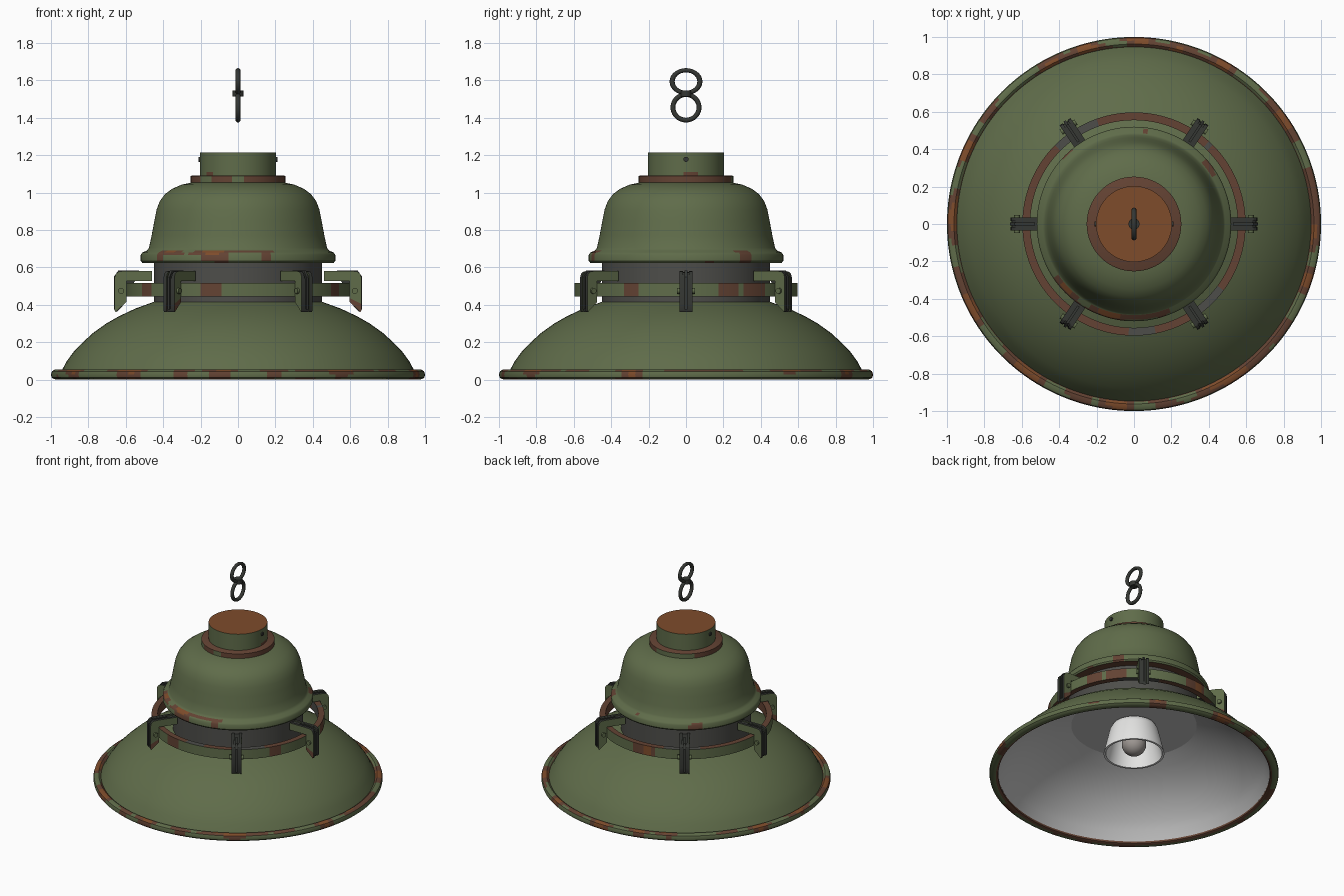
import bpy, bmesh, math
from mathutils import Vector, Matrix, noise

if "Cube" in bpy.data.objects:
    bpy.data.objects.remove(bpy.data.objects["Cube"])

COLORS = {
    "army_green": (0.115, 0.150, 0.068), "brown_rust": (0.125, 0.055, 0.033),
    "orange_rust": (0.21, 0.072, 0.024), "grey_metal": (0.075, 0.075, 0.068),
    "dark_iron": (0.035, 0.038, 0.033), "inner_grey": (0.55, 0.55, 0.55),
    "porcelain_white": (0.80, 0.80, 0.79), "bulb_glass": (0.34, 0.31, 0.29)}
MATS = []
for n, c in COLORS.items():
    m = bpy.data.materials.new(n)
    m.diffuse_color = (*c, 1)
    m.use_nodes = True
    m.node_tree.nodes["Principled BSDF"].inputs["Base Color"].default_value = m.diffuse_color
    MATS.append(m)
GREEN, BROWN, ORANGE, GREY, IRON, INNER, WHITE, GLASS = range(8)


def finish(name, bm, angle=35):
    bmesh.ops.recalc_face_normals(bm, faces=bm.faces[:])
    me = bpy.data.meshes.new(name)
    bm.to_mesh(me)
    bm.free()
    for m in MATS:
        me.materials.append(m)
    ob = bpy.data.objects.new(name, me)
    bpy.context.collection.objects.link(ob)
    bpy.ops.object.select_all(action='DESELECT')
    bpy.context.view_layer.objects.active = ob
    ob.select_set(True)
    bpy.ops.object.shade_smooth_by_angle(angle=math.radians(angle))
    return ob


def patchy(p, base, level, freq=7, seed=0):
    """Rust patches from a noise threshold."""
    v = noise.noise(Vector(p) * freq + Vector((seed, 3.3, 7.7)))
    if v > level:
        return ORANGE if v > level + 0.3 else BROWN
    return base


def lathe(name, prof, rule, segs=96, closed=False):
    """Spin (r, z) points about z; rule(segment, face centre) gives the colour."""
    bm = bmesh.new()
    rings = []
    for r, z in prof:
        if r < 1e-5:
            rings.append([bm.verts.new((0, 0, z))] * segs)
        else:
            rings.append([bm.verts.new((r * math.cos(a), r * math.sin(a), z))
                          for a in (2 * math.pi * i / segs for i in range(segs))])
    n = len(prof)
    for k in range(n if closed else n - 1):
        A, B = rings[k], rings[(k + 1) % n]
        if A[0] is A[1] and B[0] is B[1]:
            continue
        for i in range(segs):
            j = (i + 1) % segs
            f = bm.faces.new(list(dict.fromkeys((A[i], A[j], B[j], B[i]))))
            f.material_index = rule(k, f.calc_center_median())
    return finish(name, bm)


def solid(c):
    return lambda k, p: c


# wide shade: green outside, pale grey inside
outer = [(0.95, 0.035), (0.915, 0.10), (0.878, 0.15), (0.83, 0.20), (0.775, 0.25),
         (0.705, 0.30), (0.635, 0.34), (0.55, 0.38), (0.44, 0.42)]
inner = [(r - 0.012, z - 0.014) for r, z in reversed(outer)]
no = len(outer)
lathe("shade", outer + inner,
      lambda k, p: INNER if k >= no else GREEN, closed=True)
lathe("shade_ceiling", [(0, 0.404), (0.44, 0.404), (0.44, 0.412), (0, 0.412)], solid(INNER))

# rolled rim of the shade
rim = [(0.94, 0.008), (0.955, 0.0), (0.985, 0.003), (0.997, 0.013), (1.0, 0.028),
       (0.995, 0.045), (0.98, 0.054), (0.962, 0.054), (0.95, 0.045), (0.938, 0.03)]
lathe("shade_rim", rim,
      lambda k, p: BROWN if k in (0, 8, 9) else patchy(p, GREEN, -0.12 if k >= 5 else 0.12, 6),
      segs=160, closed=True)

# dark neck between shade and dome
lathe("neck", [(0, 0.412), (0.45, 0.412), (0.45, 0.64), (0, 0.64)], solid(GREY))

# upper dome with its flange
dome = [(0, 0.625), (0.44, 0.625), (0.512, 0.625), (0.52, 0.635), (0.52, 0.668), (0.512, 0.68),
        (0.487, 0.69), (0.476, 0.705), (0.462, 0.77), (0.447, 0.85), (0.435, 0.91),
        (0.418, 0.955), (0.39, 0.993), (0.35, 1.022), (0.30, 1.043), (0.24, 1.056), (0, 1.06)]
lathe("dome", dome,
      lambda k, p: BROWN if k < 2 else patchy(p, GREEN, 0.26, 7) if k < 6 else GREEN, segs=128)

# rusty collar and top cap
lathe("collar", [(0, 1.05), (0.253, 1.05), (0.253, 1.088), (0.246, 1.092), (0, 1.092)],
      lambda k, p: GREEN if k == 1 and noise.noise(p * 5) > 0.22 else BROWN)
lathe("top_cap", [(0, 1.09), (0.203, 1.09), (0.203, 1.11), (0.203, 1.215), (0, 1.215)],
      lambda k, p: ORANGE if k == 3 else patchy(p, GREEN, 0.25, 7, 2) if k == 1 else GREEN)

# clamp band around the neck
lathe("clamp_band", [(0.555, 0.445), (0.597, 0.445), (0.597, 0.518), (0.555, 0.518)],
      lambda k, p: (patchy(p, GREEN, 0.3, 5) if k == 1 else
                    GREY if noise.noise(p * 3) > 0.2 else BROWN), segs=128, closed=True)


def pin(name, loc, axis, r, length, col):
    bm = bmesh.new()
    rot = Vector(axis).to_track_quat('Z', 'Y').to_matrix().to_4x4()
    bmesh.ops.create_cone(bm, cap_ends=True, segments=12, radius1=r, radius2=r,
                          depth=length, matrix=Matrix.Translation(loc) @ rot)
    for f in bm.faces:
        f.material_index = col
    finish(name, bm)


# six clamp brackets, each a stack of plates with a raised rib and a bolt
HOOK = [(0.46, 0.527), (0.597, 0.527), (0.597, 0.415), (0.655, 0.362), (0.66, 0.372),
        (0.66, 0.545), (0.654, 0.565), (0.638, 0.578), (0.61, 0.581), (0.46, 0.581)]
RIB = [(0.64, 0.39), (0.664, 0.375), (0.664, 0.55), (0.64, 0.584), (0.53, 0.584), (0.53, 0.56)]


def bracket(i, ang):
    rad = Vector((math.cos(ang), math.sin(ang), 0))
    tan = Vector((-math.sin(ang), math.cos(ang), 0))
    bm = bmesh.new()

    def plate(pts, t0, t1, side):
        lo, hi = [[bm.verts.new(rad * r + tan * t + Vector((0, 0, z))) for r, z in pts]
                  for t in (t0, t1)]
        for f in (bm.faces.new(lo), bm.faces.new(hi)):
            f.material_index = side
        for a in range(len(pts)):
            b = (a + 1) % len(pts)
            bm.faces.new((lo[a], lo[b], hi[b], hi[a])).material_index = IRON

    recessed = [(r - 0.006 * (r > 0.6), z - 0.006 * (z > 0.54)) for r, z in HOOK]
    plate(HOOK, -0.035, -0.016, GREEN)
    plate(recessed, -0.016, 0.016, IRON)
    plate(HOOK, 0.016, 0.035, GREEN)
    plate(RIB, -0.007, 0.007, IRON)
    # rust on the lower leg
    cut = 0.46 if i % 2 else 0.42
    no_up = Vector((0, 0, 1)) + rad * 0.5
    co = rad * 0.63 + Vector((0, 0, cut))
    bmesh.ops.bisect_plane(bm, geom=bm.verts[:] + bm.edges[:] + bm.faces[:],
                           plane_co=co, plane_no=no_up)
    for f in bm.faces:
        c = f.calc_center_median()
        if f.material_index == GREEN and c.z < 0.5 and (c - co).dot(no_up) < 0:
            f.material_index = BROWN
    finish("bracket_%d" % i, bm, 30)
    pin("bracket_bolt_%d" % i, rad * 0.625 + Vector((0, 0, 0.475)), tan, 0.016, 0.095, GREEN)


A = math.radians(56)
for i, a in enumerate((0, A, math.pi - A, math.pi, math.pi + A, -A)):
    bracket(i, a)

# small screws on the cap
for s in (-1, 1):
    pin("cap_screw", Vector((s * 0.2, 0, 1.178)), (1, 0, 0), 0.014, 0.022, IRON)

# lamp holder cup and bulb under the shade
lathe("lamp_holder", [(0, 0.41), (0.125, 0.41), (0.15, 0.395), (0.168, 0.36), (0.21, 0.18),
                      (0.195, 0.18), (0.15, 0.36), (0, 0.365)], solid(WHITE), segs=64)
lathe("bulb", [(0, 0.17)] + [(0.085 * math.sin(t), 0.255 - 0.085 * math.cos(t))
                            for t in (math.pi * k / 12 for k in range(1, 10))]
      + [(0.045, 0.37), (0, 0.37)], solid(GLASS), segs=32)


# two chain links and the tie joining them
def link(name, z, hy, hz):
    bpy.ops.mesh.primitive_torus_add(major_segments=28, minor_segments=10, major_radius=0.07,
                                     minor_radius=0.013)
    ob = bpy.context.object
    ob.name = name
    ob.data.transform(Matrix.Translation((0, 0, z)) @
                      Matrix.Diagonal((1, hy / 0.083, hz / 0.083, 1)) @
                      Matrix.Rotation(math.pi / 2, 4, 'Y'))
    ob.data.materials.append(MATS[IRON])
    bpy.ops.object.shade_smooth_by_angle(angle=math.radians(60))


link("lower_link", 1.456, 0.083, 0.081)
link("upper_link", 1.594, 0.088, 0.072)
pin("link_tie", Vector((0, 0, 1.53)), (0, 0, 1), 0.03, 0.034, IRON)
